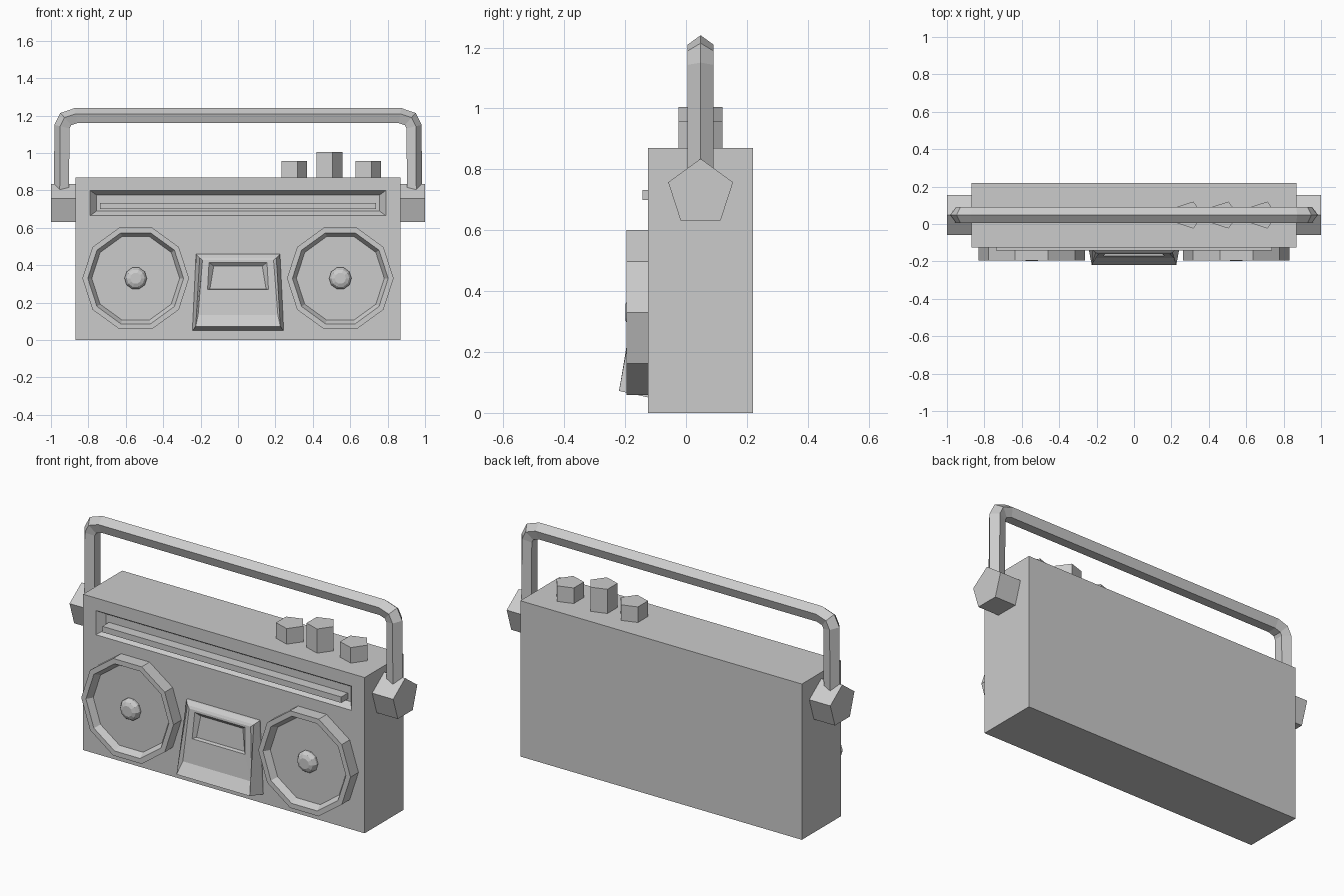
import bpy, bmesh
from math import sin, cos, pi
from mathutils import Vector

if "Cube" in bpy.data.objects:
    bpy.data.objects.remove(bpy.data.objects["Cube"])


def loft(name, rings):
    """Closed flat-shaded mesh through a list of equal-length point rings."""
    bm = bmesh.new()
    vs = [[bm.verts.new(p) for p in r] for r in rings]
    n = len(vs[0])
    for a, b in zip(vs, vs[1:]):
        for i in range(n):
            j = (i + 1) % n
            bm.faces.new((a[i], a[j], b[j], b[i]))
    bm.faces.new(vs[0])
    bm.faces.new(vs[-1])
    bmesh.ops.recalc_face_normals(bm, faces=bm.faces)
    me = bpy.data.meshes.new(name)
    bm.to_mesh(me)
    bm.free()
    ob = bpy.data.objects.new(name, me)
    bpy.context.collection.objects.link(ob)
    return ob


def rect(x, z0, z1, y):
    return [(-x, y, z0), (x, y, z0), (x, y, z1), (-x, y, z1)]


def panel(xb, zb, yb, xt, zt, yt):
    """Tilted trapezoid ring: bottom edge, then top edge."""
    return [(-xb, yb, zb), (xb, yb, zb), (xt, yt, zt), (-xt, yt, zt)]


def ngon(n, r, start=0.0):
    return [(r * cos(start + 2 * pi * i / n), r * sin(start + 2 * pi * i / n)) for i in range(n)]


# Body with bevelled tuner recess in the front
loft("body", [rect(0.87, 0, 0.87, 0.22), rect(0.87, 0, 0.87, -0.125),
              rect(0.79, 0.665, 0.80, -0.125), rect(0.757, 0.69, 0.775, -0.085)])
loft("tuner_bar", [rect(0.738, 0.70, 0.733, -0.08), rect(0.738, 0.70, 0.733, -0.143)])

# Cassette door: flared base, lip, main face, recessed window
loft("cassette_door", [
    panel(0.245, 0.05, -0.12, 0.225, 0.46, -0.12),
    panel(0.243, 0.052, -0.13, 0.224, 0.457, -0.135),
    panel(0.226, 0.072, -0.22, 0.205, 0.44, -0.153),
    panel(0.213, 0.135, -0.183, 0.19, 0.427, -0.16),
    panel(0.163, 0.27, -0.172, 0.155, 0.415, -0.161),
    panel(0.15, 0.274, -0.152, 0.13, 0.395, -0.143)])

# Speakers and their domed hubs
speaker = [(0.285, -0.12), (0.285, -0.195), (0.256, -0.195), (0.235, -0.16)]
hub = [(0.06, -0.15), (0.06, -0.172), (0.048, -0.19), (0.03, -0.198)]
for side, sx in (("left", -1), ("right", 1)):
    for part, prof in (("speaker", speaker), ("speaker_hub", hub)):
        loft(f"{part}_{side}", [[(sx * 0.547 + a, y, 0.33 + b) for a, b in ngon(10, r)]
                                for r, y in prof])
    # Handle mount
    loft(f"handle_mount_{side}", [[(sx * x, 0.048 + a, 0.723 + b) for a, b in ngon(5, 0.112, pi / 2)]
                                  for x in (0.86, 1.0)])

# Five-sided knobs on top
for i, (x, top) in enumerate(((0.294, 0.957), (0.482, 1.005), (0.69, 0.957))):
    loft(f"knob_{i + 1}", [[(x + a, 0.048 + b, z) for a, b in ngon(5, 0.0757)]
                           for z in (0.86, top)])

# Carrying handle: pentagon swept along a mitred path
half = [(-0.94, 0.72), (-0.937, 1.14), (-0.918, 1.178), (-0.865, 1.196)]
path = [Vector(p) for p in half + [(-x, z) for x, z in reversed(half)]]
rings = []
for i, p in enumerate(path):
    d0 = (p - path[max(i - 1, 0)]) if i else path[1] - p
    d1 = (path[i + 1] - p) if i < len(path) - 1 else d0
    d0, d1 = d0.normalized(), d1.normalized()
    t = (d0 + d1).normalized()
    out = Vector((-t.y, t.x)) / t.dot(d0)
    rings.append([(p.x + out.x * a, 0.048 + b, p.y + out.y * a) for a, b in ngon(5, 0.0445)])
loft("handle", rings)
